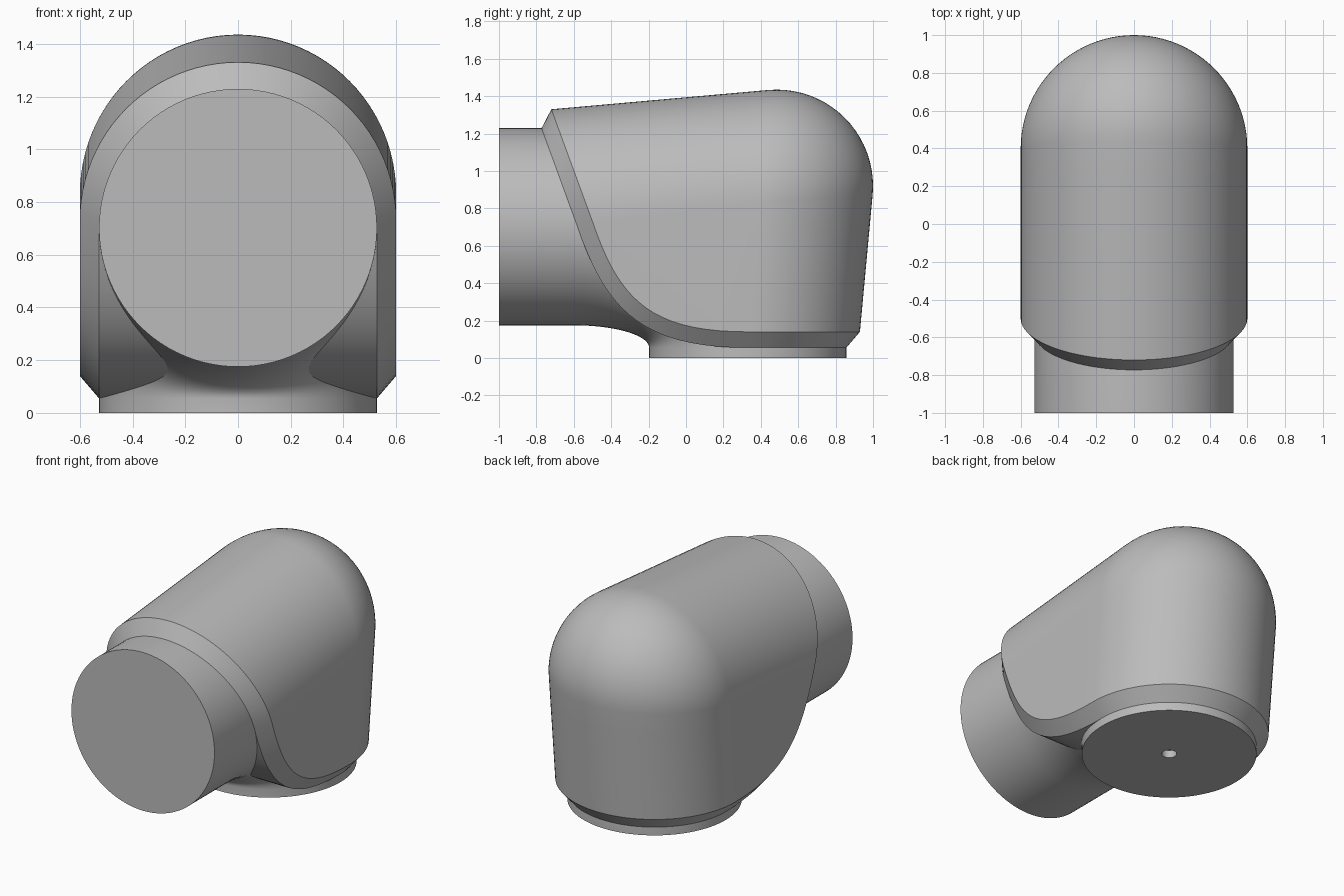
import bpy, bmesh, math
from mathutils import Vector
from mathutils.geometry import interpolate_bezier

if "Cube" in bpy.data.objects:
    bpy.data.objects.remove(bpy.data.objects["Cube"])

grey = bpy.data.materials.new("light_grey")
grey.use_nodes = True
COLOUR = (0.5, 0.5, 0.5, 1)
grey.diffuse_color = COLOUR
grey.node_tree.nodes["Principled BSDF"].inputs["Base Color"].default_value = COLOUR

HALF, PIPE, CHAMFER = 0.6, 0.527, 0.085
X = Vector((1, 0, 0))


def yz(y, z):
    return Vector((0, y, z))


def finish(bm, name, angle):
    bmesh.ops.remove_doubles(bm, verts=bm.verts, dist=0.0005)
    bmesh.ops.recalc_face_normals(bm, faces=bm.faces)
    mesh = bpy.data.meshes.new(name)
    bm.to_mesh(mesh)
    bm.free()
    mesh.materials.append(grey)
    obj = bpy.data.objects.new(name, mesh)
    bpy.context.collection.objects.link(obj)
    bpy.ops.object.select_all(action="DESELECT")
    obj.select_set(True)
    bpy.context.view_layer.objects.active = obj
    bpy.ops.object.shade_smooth_by_angle(angle=math.radians(angle))


def bridge(bm, a, b, closed=False):
    """Join two rows of vertices, skipping corners that coincide."""
    count = len(a) if closed else len(a) - 1
    for i in range(count):
        j = (i + 1) % len(a)
        corners = []
        for v in (a[i], a[j], b[j], b[i]):
            if all((v.co - c.co).length > 1e-5 for c in corners):
                corners.append(v)
        if len(corners) > 2:
            bm.faces.new(corners)


# Elbow shell: half-elliptic sections fanned around the outer corner
front_c, corner_c, base_c = yz(-0.5, 0.73), yz(0.4, 0.83), yz(0.33, 0.14)
front_top, base_back = yz(-0.72, 1.33), yz(0.93, 0.14)
round_c, round_r = yz(0.485, 0.92), 0.515
corner = []
for i in range(21):
    a = math.radians(95 - 5 * i)
    corner.append((corner_c, round_c + round_r * yz(math.cos(a), math.sin(a))))


def blend(a, b, steps):
    return [(a[0].lerp(b[0], i / steps), a[1].lerp(b[1], i / steps)) for i in range(steps)]


sections = blend((front_c, front_top), corner[0], 6) + corner[:-1]
sections += blend(corner[-1], (base_c, base_back), 5) + [(base_c, base_back)]

ARC = 48
bm = bmesh.new()
rows = []
for c, apex in sections:
    angles = [math.pi * k / ARC for k in range(ARC + 1)]
    rows.append([bm.verts.new(c + X * HALF * math.cos(t) + (apex - c) * math.sin(t))
                 for t in angles])
for a, b in zip(rows, rows[1:]):
    bridge(bm, a, b)

# Flat shell sides bounded by the curved inner edge
inner = interpolate_bezier(front_c, yz(-0.36, 0.32), yz(-0.2, 0.14), base_c, 20)
edges = {}
for side, end in ((1, 0), (-1, -1)):
    verts = [rows[0][end]]
    verts += [bm.verts.new(p + X * HALF * side) for p in inner[1:-1]]
    verts.append(rows[-1][end])
    edges[side] = verts
    bm.faces.new(verts + [rows[i][end] for i in range(len(rows) - 2, 0, -1)
                          if i in (6, len(rows) - 6)
                          or (rows[i][end].co - rows[6][end].co).length > 1e-4])

# Chamfered lip all round the open edge, closed across the inside
SHRINK = PIPE / HALF


def normal_of(direction):
    return yz(direction.z, -direction.y).normalized()


front_n = -normal_of(front_top - front_c)
base_n = yz(0, -1)
front_lip = [bm.verts.new(front_c + (v.co - front_c) * SHRINK + front_n * CHAMFER) for v in rows[0]]
base_lip = [bm.verts.new(base_c + (v.co - base_c) * SHRINK + base_n * CHAMFER) for v in rows[-1]]
bridge(bm, rows[0], front_lip)
bridge(bm, rows[-1], base_lip)
lips = {}
for side, end in ((1, 0), (-1, -1)):
    lip = [front_lip[end]]
    for i in range(1, len(inner) - 1):
        n = normal_of(inner[i + 1] - inner[i - 1])
        lip.append(bm.verts.new(inner[i] + n * CHAMFER + X * PIPE * side))
    lip.append(base_lip[end])
    lips[side] = lip
    bridge(bm, edges[side], lip)
bridge(bm, lips[1], lips[-1])
bm.faces.new(front_lip)
bm.faces.new(base_lip)
finish(bm, "elbow_shell", 25)

# Inner pipe: arm stub, tight bend, base collar and small centre hole
rings = [(yz(-1, 0.702), yz(0, 1), PIPE)]
BEND = 16
for i in range(BEND + 1):
    a = math.pi / 2 * i / BEND
    d = yz(math.sin(a), math.cos(a))
    p = yz(-0.6 + 0.403 * math.sin(a), 0.055 + 0.12 * math.cos(a))
    rings.append((p + d * PIPE, d, PIPE))
for z, r in ((0, PIPE), (0, 0.045), (0.05, 0.045)):
    rings.append((yz(0.33, z), yz(1, 0), r))

SIDES = 96
bm = bmesh.new()
loops = []
for c, d, r in rings:
    turns = [math.tau * k / SIDES for k in range(SIDES)]
    loops.append([bm.verts.new(c + (X * math.cos(t) + d * math.sin(t)) * r) for t in turns])
for a, b in zip(loops, loops[1:]):
    bridge(bm, a, b, closed=True)
bm.faces.new(loops[0])
bm.faces.new(loops[-1])
finish(bm, "inner_pipe", 30)
